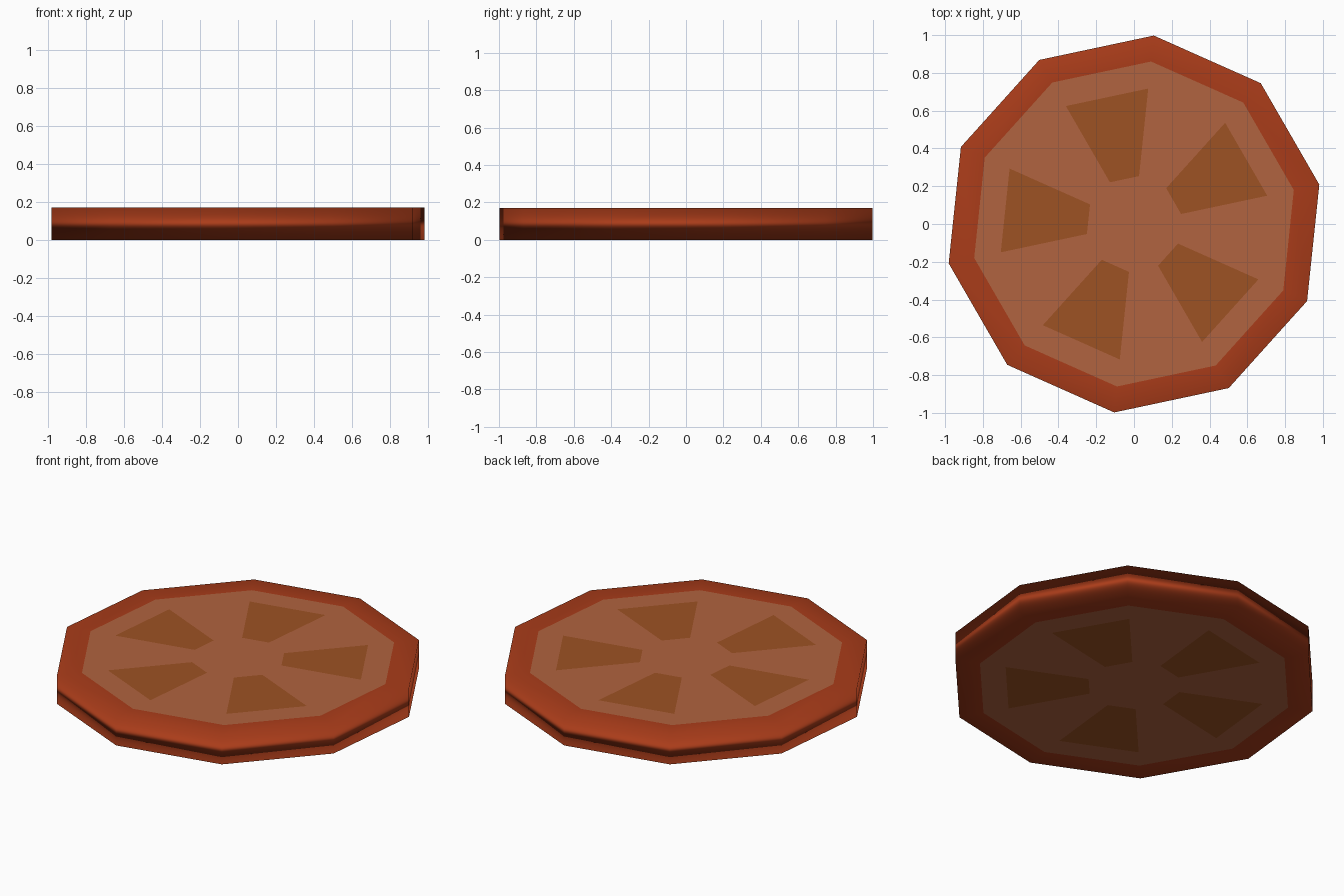
import bpy
from math import cos, sin, radians
from mathutils import Vector
from mathutils.geometry import delaunay_2d_cdt

if "Cube" in bpy.data.objects:
    bpy.data.objects.remove(bpy.data.objects["Cube"])

H, R_OUT, R_IN = 0.17, 1.003, 0.865


def polar(r, deg):
    return Vector((r * cos(radians(deg)), r * sin(radians(deg))))


# Outlines: skin decagon, flesh decagon, five seed pockets
outlines = [[polar(r, 12 + 36 * k) for k in range(10)] for r in (R_OUT, R_IN)]
for k in range(5):
    a = 12 + 72 * k
    outlines.append([polar(0.255, a), polar(0.721, a),
                     polar(0.721, a + 36), polar(0.255, a + 36)])

# Tile the round cut face so the parts meet without overlap
points, loops = [], []
for outline in outlines:
    loops.append(list(range(len(points), len(points) + len(outline))))
    points += outline
flat, _, tris, _, _, owners = delaunay_2d_cdt(points, [], loops, 1, 1e-5)
n = len(flat)
verts = [(p.x, p.y, H) for p in flat] + [(p.x, p.y, 0) for p in flat]


def part(name, color, accept, walls=False):
    faces = []
    for tri, own in zip(tris, owners):
        if accept(max(own)):
            faces.append(list(tri))
            faces.append([i + n for i in reversed(tri)])
    if walls:
        # Outer wall of the skin
        rim = sorted((i for i in range(n) if flat[i].length > 0.95),
                     key=lambda i: flat[i].angle_signed(Vector((1, 0))) )
        for i, j in zip(rim, rim[1:] + rim[:1]):
            quad = [j, i, i + n, j + n]
            e = flat[j] - flat[i]
            if e.x * flat[i].y - e.y * flat[i].x > 0:
                quad.reverse()
            faces.append(quad)
    used = sorted({i for f in faces for i in f})
    remap = {old: new for new, old in enumerate(used)}
    me = bpy.data.meshes.new(name)
    me.from_pydata([verts[i] for i in used], [],
                   [[remap[i] for i in f] for f in faces])
    me.update()
    mat = bpy.data.materials.new(name)
    mat.diffuse_color = (*color, 1)
    mat.use_nodes = True
    mat.node_tree.nodes["Principled BSDF"].inputs["Base Color"].default_value = mat.diffuse_color
    me.materials.append(mat)
    ob = bpy.data.objects.new(name, me)
    bpy.context.collection.objects.link(ob)
    return ob


skin = part("skin", (0.40, 0.045, 0.010), lambda o: o == 0, walls=True)
part("flesh", (0.44, 0.125, 0.050), lambda o: o == 1)
part("seed_pockets", (0.34, 0.085, 0.017), lambda o: o >= 2)

# Soft rounded shading on the skin
me = skin.data
me.polygons.foreach_set("use_smooth", [True] * len(me.polygons))
normals = []
for v in me.vertices:
    nrm = Vector((0, 0, 1 if v.co.z > H / 2 else -1))
    if v.co.xy.length > 0.95:
        nrm += Vector((v.co.x, v.co.y, 0)) * 0.23
    normals.append(nrm.normalized())
me.normals_split_custom_set_from_vertices(normals)
